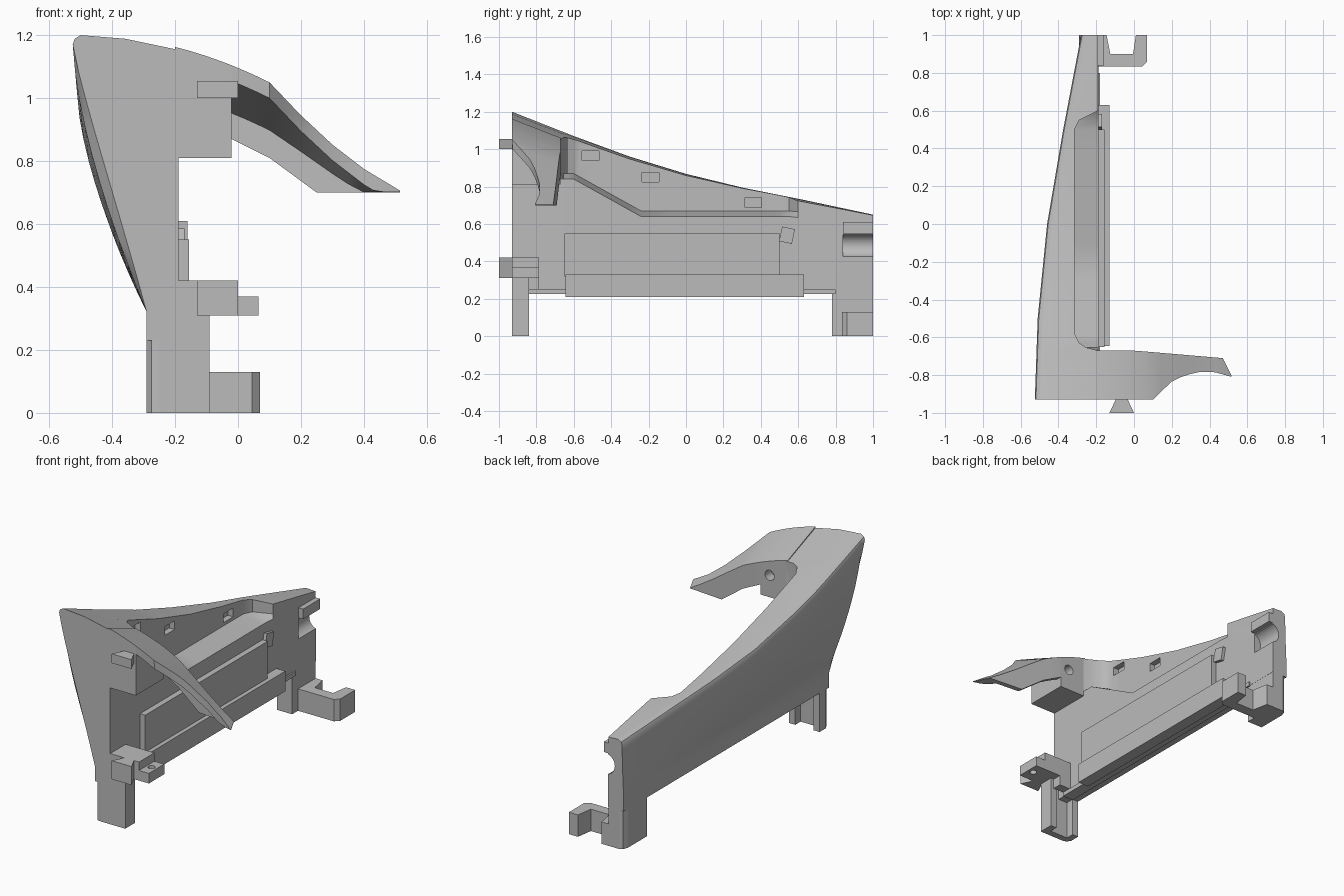
import bpy, bmesh, math
from mathutils import Matrix

old = bpy.data.objects.get("Cube")
if old:
    bpy.data.objects.remove(old, do_unlink=True)

grey = bpy.data.materials.new("plain grey")
grey.use_nodes = True
grey.diffuse_color = (0.5, 0.5, 0.5, 1)
grey.node_tree.nodes["Principled BSDF"].inputs["Base Color"].default_value = (0.5, 0.5, 0.5, 1)


def finish(bm, name):
    bmesh.ops.recalc_face_normals(bm, faces=bm.faces)
    me = bpy.data.meshes.new(name)
    bm.to_mesh(me)
    bm.free()
    ob = bpy.data.objects.new(name, me)
    bpy.context.collection.objects.link(ob)
    me.materials.append(grey)
    return ob


def smooth(ob):
    bpy.ops.object.select_all(action='DESELECT')
    ob.select_set(True)
    bpy.context.view_layer.objects.active = ob
    bpy.ops.object.shade_smooth_by_angle(angle=math.radians(30))


def loft(name, rings):
    bm = bmesh.new()
    loops = [[bm.verts.new(p) for p in r] for r in rings]
    n = len(loops[0])
    for a, b in zip(loops, loops[1:]):
        for i in range(n):
            j = (i + 1) % n
            bm.faces.new((a[i], a[j], b[j], b[i]))
    bm.faces.new(loops[0])
    bm.faces.new(loops[-1])
    return finish(bm, name)


def prism(name, outline, z0, z1):
    return loft(name, [[(x, y, z) for x, y in outline] for z in (z0, z1)])


def box(name, x0, x1, y0, y1, z0, z1):
    return prism(name, [(x0, y0), (x1, y0), (x1, y1), (x0, y1)], z0, z1)


def cylinder(name, centre, radius, depth, axis):
    bm = bmesh.new()
    bmesh.ops.create_cone(bm, cap_ends=True, segments=32, radius1=radius, radius2=radius, depth=depth)
    turn = Matrix.Rotation(math.pi / 2, 4, 'X') if axis == 'Y' else Matrix()
    bm.transform(Matrix.Translation(centre) @ turn)
    return finish(bm, name)


def cut(target, cutter):
    mod = target.modifiers.new("cut", 'BOOLEAN')
    mod.operation, mod.solver, mod.object = 'DIFFERENCE', 'EXACT', cutter
    bpy.context.view_layer.objects.active = target
    bpy.ops.object.modifier_apply(modifier=mod.name)
    bpy.data.objects.remove(cutter, do_unlink=True)


def interp(pts, t):
    if t <= pts[0][0]:
        return pts[0][1]
    for (a, u), (b, v) in zip(pts, pts[1:]):
        if t <= b:
            return u + (v - u) * (t - a) / (b - a)
    return pts[-1][1]


# Guides along the length: crest height, outer edge, inner wall, pocket floor
CREST = [(-.93, 1.2), (-.6, 1.07), (-.3, .96), (0, .868), (.3, .795), (.6, .735), (1, .65)]
EDGE = [(-.93, -.525), (-.5, -.51), (0, -.46), (.5, -.375), (1, -.28)]
INNER = [(-.67, -.19), (-.655, -.25), (-.63, -.29), (-.58, -.315), (.5, -.315), (.55, -.29), (.6, -.19)]
FLOOR = [(-.6, .84), (-.24, .64)]
STATIONS = [-.93, -.9, -.85, -.76, -.67, -.655, -.63, -.6, -.58, -.5, -.4, -.3, -.24, -.1, 0,
            .15, .3, .4, .5, .55, .6, .7, .8, .9, .97, 1]
FRONT, BASE = -.93, .23


def drop(x, start=-.5):
    return .417 * max(0, x - start) ** 2


def body_ring(y):
    top, edge, inner = interp(CREST, y), interp(EDGE, y), interp(INNER, y)
    floor = min(interp(FLOOR, y), top - .1)
    tuck = .03 if y == FRONT else 0
    ring = [(-.29, y, BASE), (-.29, y, .32)]
    for i in range(1, 11):
        s = i / 10
        x = -.29 + (edge + .29) * (1 - (1 - s) ** 1.5) + tuck * 4 * s * (1 - s)
        ring.append((x, y, .32 + (top - .03 - .32) * s))
    ring += [(edge + .006, y, top - .012), (edge + .025, y, top),
             ((edge + inner) / 2, y, top - drop((edge + inner) / 2, edge)),
             (inner, y, top - drop(inner, edge)),
             (inner, y, floor + .03), (-.189, y, floor), (-.189, y, BASE)]
    return ring


# Curved side panel with its pocket, slots and rear groove
body = loft("side_panel", [body_ring(y) for y in STATIONS])
for y, z in [(-.51, .965), (-.19, .85), (.36, .715)]:
    cut(body, box("slot_cutter", -.35, -.25, y - .045, y + .045, z - .026, z + .026))
cut(body, cylinder("groove_cutter", (-.17, .95, .485), .062, .22, 'Y'))
smooth(body)


# Front head block that carries the arm
BACK = -.67
head_rings = []
for x in (-.2, -.15, -.1, -.05, -.02):
    zf, zb = 1.2 - drop(x), 1.098 - drop(x)
    head_rings.append([(x, FRONT, zf), (x, BACK, zb), (x, BACK, .81), (x, FRONT, .81)])
head = loft("head_block", head_rings)
cut(head, cylinder("screw_cutter", (-.08, BACK, .94), .03, .12, 'Y'))
smooth(head)

# Sweeping arm: thin top skin with a hanging rear skirt
ARM_Y = [(.1, FRONT), (.14, -.89), (.2, -.835), (.27, -.8), (.35, -.783), (.43, -.785), (.52, -.81)]
ARM_TOP = [(.1, 1.05), (.2, .945), (.3, .852), (.4, .775), (.52, .703)]
ARM_REAR = [(.1, .948), (.2, .88), (.3, .81), (.4, .745), (.47, .703)]
ARM_HEM = [(-.02, .87), (.1, .81), (.25, .70)]
arm_rings = []
for x in (-.02, .02, .06, .1, .14, .2, .25, .3, .35, .4, .43, .47, .515):
    yf = interp(ARM_Y, x)
    zf = 1.2 - drop(x) if x < .1 else interp(ARM_TOP, x)
    zb = 1.098 - drop(x) if x < .1 else interp(ARM_REAR, x)
    yb = interp([(0, BACK), (.47, -.71), (.515, -.80)], x)
    hem = interp(ARM_HEM, x)
    lip = yb - min(.03, (yb - yf) * .4)
    under = max(zb - .05, hem + .001)
    arm_rings.append([(x, yf, zf), (x, yb, zb), (x, yb, hem), (x, lip, hem),
                      (x, lip, under), (x, yf + .002, max(zf - .05, .701))])
smooth(loft("arm", arm_rings))

# Inner panel and lower rail
box("inner_panel", -.2, -.155, -.65, .5, .32, .55)
box("lower_rail", -.2, -.13, -.645, .63, .21, .33)
box("bottom_lip", -.25, -.18, -.84, .8, .225, .25)

# Front leg: plate with two ribs
prism("front_leg", [(-.29, -.9), (-.275, -.925), (-.25, FRONT), (-.09, FRONT), (-.09, -.89), (-.29, -.89)], 0, .32)
box("leg_outer_rib", -.29, -.25, -.9, -.84, 0, .32)
box("leg_inner_rib", -.13, -.09, -.9, -.84, 0, .31)

# Dovetail tabs on the front
def dovetail(name, z0, z1):
    prism(name, [(-.13, -1), (0, -1), (-.035, -.925), (-.095, -.925)], z0, z1)

dovetail("upper_tab", 1.0, 1.055)
dovetail("lower_tab", .31, .42)
box("lower_tab_block", -.2, 0, FRONT, -.785, .31, .42)
box("tab_support", -.2, -.11, -.84, -.785, .25, .32)
lug = box("screw_lug", -.01, .065, FRONT, -.785, .31, .37)
cut(lug, cylinder("lug_cutter", (.03, -.855, .34), .02, .1, 'Z'))

# Rear foot and hook
prism("rear_foot", [(-.29, .78), (-.19, .78), (-.19, 1), (-.26, 1), (-.28, .99), (-.29, .96)], 0, .25)
prism("rear_hook", [(-.2, .835), (.045, .835), (.07, .86), (.07, 1), (.01, 1), (-.005, .9),
                    (-.125, .9), (-.145, 1), (-.2, 1)], 0, .13)
box("rear_pad", -.2, -.16, .84, 1, .55, .61)

# Small tilted clip beside the pocket
clip = box("clip", -.03, .03, -.035, .035, -.04, .04)
clip.location = (-.2, .54, .54)
clip.rotation_euler = (math.radians(-12), 0, 0)
